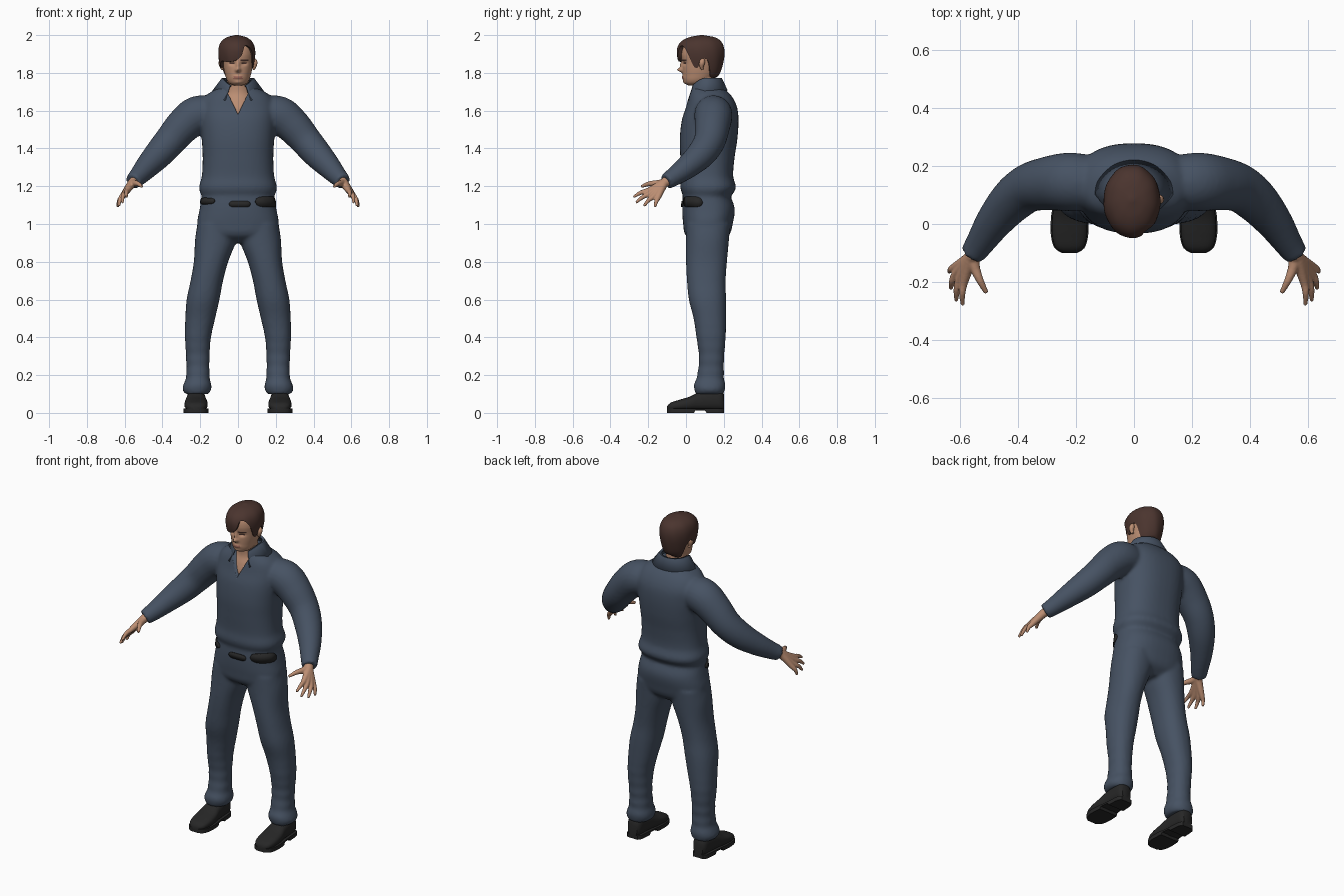
import bpy, bmesh, math
from mathutils import Vector

if "Cube" in bpy.data.objects:
    bpy.data.objects.remove(bpy.data.objects["Cube"])

def material(name, rgb):
    m = bpy.data.materials.new(name)
    m.diffuse_color = (*rgb, 1)
    m.use_nodes = True
    m.node_tree.nodes["Principled BSDF"].inputs["Base Color"].default_value = m.diffuse_color
    return m

CLOTH = material("blue_cloth", (0.062, 0.085, 0.125))
SKIN = material("skin", (0.50, 0.27, 0.17))
HAIR = material("brown_hair", (0.070, 0.035, 0.028))
BLACK = material("black_leather", (0.020, 0.020, 0.020))
LIP = material("lips", (0.36, 0.15, 0.11))

def curve(tab, k):
    """Smoothly interpolate rows of a table by their first column."""
    k = min(max(k, tab[0][0]), tab[-1][0])
    i = max(j for j in range(len(tab) - 1) if tab[j][0] <= k)
    a, b = tab[i], tab[i + 1]
    p, q = tab[max(i - 1, 0)], tab[min(i + 2, len(tab) - 1)]
    h = b[0] - a[0]
    t = (k - a[0]) / h
    out = []
    for c in range(1, len(a)):
        m0 = (b[c] - p[c]) / (b[0] - p[0]) * h
        m1 = (q[c] - a[c]) / (q[0] - a[0]) * h
        out.append((2*t**3 - 3*t*t + 1) * a[c] + (t**3 - 2*t*t + t) * m0
                   + (3*t*t - 2*t**3) * b[c] + (t**3 - t*t) * m1)
    return out

def samples(tab, n):
    return [tab[0][0] + (tab[-1][0] - tab[0][0]) * i / n for i in range(n + 1)]

def spow(v, e):
    return math.copysign(abs(v) ** e, v)

def oval(c, u, v, n=32, power=2.0):
    e = 2 / power
    A = [2 * math.pi * i / n for i in range(n)]
    return [Vector(c) + Vector(u) * spow(math.sin(a), e) - Vector(v) * spow(math.cos(a), e) for a in A]

def loft(bm, rings, closed=True, caps=True):
    R = [[bm.verts.new(p) for p in r] for r in rings]
    n = len(R[0])
    for a, b in zip(R, R[1:]):
        for i in range(n if closed else n - 1):
            bm.faces.new((a[i], a[(i + 1) % n], b[(i + 1) % n], b[i]))
    if caps:
        bm.faces.new(R[0])
        bm.faces.new(R[-1])

def body(bm, tab, cx=0.0, n=40, power=2.4):
    """Horizontal rings from rows of z, front y, back y, half width."""
    rings = []
    for z in samples(tab, n):
        f, b, w = curve(tab, z)
        rings.append(oval((cx, (f + b) / 2, z), (w, 0, 0), (0, (b - f) / 2, 0), 40, power))
    loft(bm, rings)

def tube(bm, pts, s=1, n=16, steps=5):
    """Round limb through rows of x, y, z, radius; s mirrors x."""
    tab = [(i, s * p[0], *p[1:]) for i, p in enumerate(pts)]
    rings = []
    for k in samples(tab, steps * (len(pts) - 1)):
        c = curve(tab, k)
        d = Vector(curve(tab, k + .05)[:3]) - Vector(curve(tab, k - .05)[:3])
        u = d.cross(Vector((0, 0, 1))).normalized()
        v = d.cross(u).normalized()
        rings.append(oval(c[:3], u * c[3], v * c[3], n))
    loft(bm, rings)

def finish(bm, name, mat, angle=50):
    bmesh.ops.recalc_face_normals(bm, faces=bm.faces)
    me = bpy.data.meshes.new(name)
    bm.to_mesh(me)
    bm.free()
    ob = bpy.data.objects.new(name, me)
    bpy.context.collection.objects.link(ob)
    me.materials.append(mat)
    bpy.ops.object.select_all(action='DESELECT')
    ob.select_set(True)
    bpy.context.view_layer.objects.active = ob
    bpy.ops.object.shade_smooth_by_angle(angle=math.radians(angle))
    return ob

def fuse(ob, voxel, passes):
    m = ob.modifiers.new("fuse", 'REMESH')
    m.mode, m.voxel_size, m.use_smooth_shade = 'VOXEL', voxel, True
    m = ob.modifiers.new("soften", 'SMOOTH')
    m.factor, m.iterations = 0.5, passes

# Shirt, sleeves and trousers fused into one suit of clothes
TORSO = [(1.12, .0, .225, .18), (1.15, -.015, .24, .193), (1.19, -.03, .265, .207), (1.25, -.025, .25, .192),
         (1.35, -.03, .257, .187), (1.45, -.033, .272, .192), (1.55, -.022, .278, .2), (1.62, 0, .27, .2),
         (1.68, .015, .24, .17), (1.72, .03, .2, .11), (1.75, .045, .17, .072)]
PELVIS = [(.90, .05, .18, .12), (.94, -.002, .228, .2), (1.0, -.015, .247, .216), (1.08, -.02, .258, .203),
          (1.15, -.017, .235, .19)]
LEG = [(.1, .217, .062, .05, .2), (.12, .218, .078, .043, .207), (.15, .215, .072, .043, .207),
       (.2, .212, .062, .06, .2), (.3, .213, .062, .068, .202), (.4, .212, .069, .055, .21),
       (.5, .2, .079, .04, .212), (.6, .185, .087, .015, .212), (.7, .165, .086, .005, .21),
       (.8, .143, .091, .0, .217), (.92, .117, .11, .0, .228), (1.0, .11, .105, .0, .235)]
ARM = [(.14, .14, 1.585, .095), (.22, .145, 1.575, .101), (.29, .14, 1.52, .094), (.36, .125, 1.44, .084),
       (.42, .08, 1.37, .077), (.48, .01, 1.305, .064), (.53, -.065, 1.25, .05), (.557, -.105, 1.225, .043)]
bm = bmesh.new()
body(bm, TORSO)
body(bm, PELVIS)
for s in (1, -1):
    tube(bm, ARM, s, 24)
    rings = []
    for z in samples(LEG, 60):
        cx, w, f, b = curve(LEG, z)
        fold = .003 * math.sin(z * 95) * max(0, 1 - z / .5)
        rings.append(oval((s * cx, (f + b) / 2, z), (w + fold, 0, 0), (0, (b - f) / 2 + fold, 0), 32, 2.2))
    loft(bm, rings)
clothes = finish(bm, "shirt_and_trousers", CLOTH)
fuse(clothes, .01, 5)

# Open neckline cut from the shirt
bm = bmesh.new()
loft(bm, [[Vector((x, y, z)) for x, z in ((0, 1.58), (.105, 1.80), (-.105, 1.80))] for y in (-.2, .09)])
cutter = finish(bm, "neckline_cutter", CLOTH)
cutter.hide_render = True
cutter.hide_viewport = True
cutter.display_type = 'WIRE'
m = clothes.modifiers.new("neckline", 'BOOLEAN')
m.operation, m.object, m.solver = 'DIFFERENCE', cutter, 'EXACT'

# Neck and upper chest
bm = bmesh.new()
body(bm, [(1.55, .02, .2, .11), (1.6, .014, .2, .11), (1.65, .027, .2, .1), (1.69, .043, .17, .075),
          (1.73, .045, .15, .06), (1.79, .04, .145, .06)], power=2)
finish(bm, "neck", SKIN)

# Folded collar
bm = bmesh.new()
rows = [[], [], []]
for i in range(41):
    a = math.radians(30 + 300 * i / 40)
    f = max(0, math.cos(a))
    for row, w, d, z in zip(rows, (.074, .084, .13), (.07, .08, .108),
                            (1.765 - .05 * f * f, 1.768 - .05 * f * f, 1.705 - .062 * f)):
        row.append(Vector((w * math.sin(a), .108 - d * math.cos(a), z)))
loft(bm, rows, False, False)
collar = finish(bm, "collar", CLOTH)
m = collar.modifiers.new("thickness", 'SOLIDIFY')
m.thickness, m.offset = .01, 0

# Belt sections showing below the shirt
bm = bmesh.new()
for a0, a1, zc, h in ((-84, -34, 1.122, .015), (-10, 15, 1.106, .015), (23, 82, 1.118, .026)):
    rows = [[], []]
    for i in range(25):
        u = i / 24
        a = math.radians(a0 + (a1 - a0) * u)
        hh = h * (1 - abs(2 * u - 1) ** 4) ** .5 + .002
        for row, z in zip(rows, (zc - hh, zc + hh)):
            f, b, w = curve(PELVIS, z)
            e = 2 / 2.4
            row.append(Vector(((w + .006) * spow(math.sin(a), e),
                               (f + b) / 2 - ((b - f) / 2 + .006) * spow(math.cos(a), e), z)))
    loft(bm, rows, False, False)
belt = finish(bm, "belt", BLACK)
belt.modifiers.new("thickness", 'SOLIDIFY').thickness = .008

# Head with modelled nose, eye sockets and lips
HEAD = [(1.733, .015, .06, .02), (1.742, -.002, .10, .043), (1.76, -.012, .13, .058), (1.79, -.016, .155, .068),
        (1.82, -.018, .165, .075), (1.86, -.02, .18, .081), (1.90, -.025, .185, .084), (1.94, -.015, .18, .078),
        (1.97, .015, .16, .06), (1.985, .05, .13, .03)]
def bump(x, z, x0, z0, sx, sz):
    return math.exp(-((x - x0) / sx) ** 2 - ((z - z0) / sz) ** 2)

bm = bmesh.new()
rings = []
for z in samples(HEAD, 64):
    f, b, w = curve(HEAD, z)
    ring = oval((0, (f + b) / 2, z), (w, 0, 0), (0, (b - f) / 2, 0), 96, 2.15)
    for p in ring:
        if p.y < .05:
            p.y -= .026 * bump(p.x, z, 0, 1.815, .012, .011) + .013 * bump(p.x, z, 0, 1.84, .009, .022)
            p.y -= .007 * bump(p.x, z, 0, 1.776, .024, .011) + .006 * bump(p.x, z, 0, 1.75, .02, .01)
            p.y += .010 * sum(bump(p.x, z, e, 1.85, .016, .010) for e in (-.032, .032))
    rings.append(ring)
loft(bm, rings)
head = finish(bm, "head", SKIN, 80)
for mat in (LIP, HAIR):
    head.data.materials.append(mat)
for p in head.data.polygons:
    c = p.center
    if c.y < .03 and abs(c.x) < .024 and abs(c.z - 1.776) < .007:
        p.material_index = 1
    elif c.y < .03 and abs(abs(c.x) - .033) < .013 and abs(c.z - 1.85) < .004:
        p.material_index = 2
    elif c.y < .03 and abs(abs(c.x) - .035) < .02 and abs(c.z - 1.868) < .004:
        p.material_index = 2

# Ears
bm = bmesh.new()
for s in (1, -1):
    tube(bm, [(.082, .088, 1.818, .006), (.085, .083, 1.83, .010), (.088, .084, 1.85, .015),
              (.086, .088, 1.866, .013), (.082, .09, 1.876, .005)], s)
finish(bm, "ears", SKIN)

# Swept hair, cut along a hairline that varies around the head
SCALP = [(1.77, .01, .16, .068), (1.80, -.018, .180, .081), (1.85, -.038, .196, .092), (1.90, -.048, .204, .098),
         (1.94, -.043, .2, .094), (1.97, -.02, .183, .078), (1.99, .022, .148, .048), (2.0, .075, .09, .008)]
LINE = [(-180, 1.785), (-130, 1.775), (-113, 1.85), (-98, 1.875), (-88, 1.84), (-74, 1.83), (-62, 1.86),
        (-30, 1.858), (0, 1.868), (16, 1.895), (26, 1.94), (45, 1.935), (58, 1.90), (70, 1.835), (82, 1.83),
        (92, 1.872), (108, 1.865), (122, 1.785), (180, 1.785)]
N, rows = 120, 26
cols = []
for i in range(N):
    deg = -180 + 360 * i / N
    a, low = math.radians(deg), curve(LINE, deg)[0]
    col = []
    for j in range(rows + 2):
        z = 2 - (2 - low) * min(1, j / rows) ** 1.7
        f, b, w = curve(SCALP, z)
        k = .82 if j > rows else 1 + .006 * math.sin(9 * a + 20 * z)
        col.append(Vector((-.007 + k * w * math.sin(a), (f + b) / 2 - k * (b - f) / 2 * math.cos(a), z)))
    cols.append(col)
bm = bmesh.new()
loft(bm, list(zip(*cols)), True, False)
bm.verts.ensure_lookup_table()
bm.faces.new(bm.verts[:N])
finish(bm, "hair", HAIR, 70)

# Hands: palm bones and fingers fused together, then mirrored
FINGERS = [((.585, -.198, 1.178), (.59, -.278, 1.143)), ((.6, -.19, 1.162), (.612, -.265, 1.113)),
           ((.612, -.17, 1.148), (.631, -.223, 1.095)), ((.615, -.147, 1.142), (.637, -.165, 1.09))]
bm = bmesh.new()
for k, t in FINGERS:
    mid = Vector(k).lerp(Vector(t), .5) + Vector((.004, 0, .006))
    tube(bm, [(.54, -.085, 1.235, .026), (.56, -.115, 1.217, .024), (*k, .015), (*mid, .0115), (*t, .007)])
tube(bm, [(.555, -.105, 1.22, .022), (.548, -.15, 1.215, .018), (.53, -.195, 1.213, .013), (.508, -.237, 1.198, .008)])
hands = finish(bm, "hands", SKIN)
fuse(hands, .004, 4)
hands.modifiers.new("pair", 'MIRROR')

# Shoes with sole and raised heel
SHOE = [(-.1, .022, .035), (-.085, .046, .052), (-.04, .06, .068), (.02, .06, .086), (.07, .053, .11),
        (.15, .047, .125), (.185, .042, .12), (.2, .03, .1)]
bm = bmesh.new()
upper, sole = [], []
for y in samples(SHOE, 36):
    w, top = curve(SHOE, y)
    upper.append(oval((.222, y, (top + .012) / 2), (w, 0, 0), (0, 0, (top - .012) / 2), 24, 2.6))
    arch = .014 if .045 < y < .105 else 0
    w += .004
    sole.append([Vector((.222 + x, y, z)) for x, z in ((-w, arch), (w, arch), (w, .024), (-w, .024))])
loft(bm, upper)
loft(bm, sole)
shoes = finish(bm, "shoes", BLACK, 45)
shoes.modifiers.new("pair", 'MIRROR')
